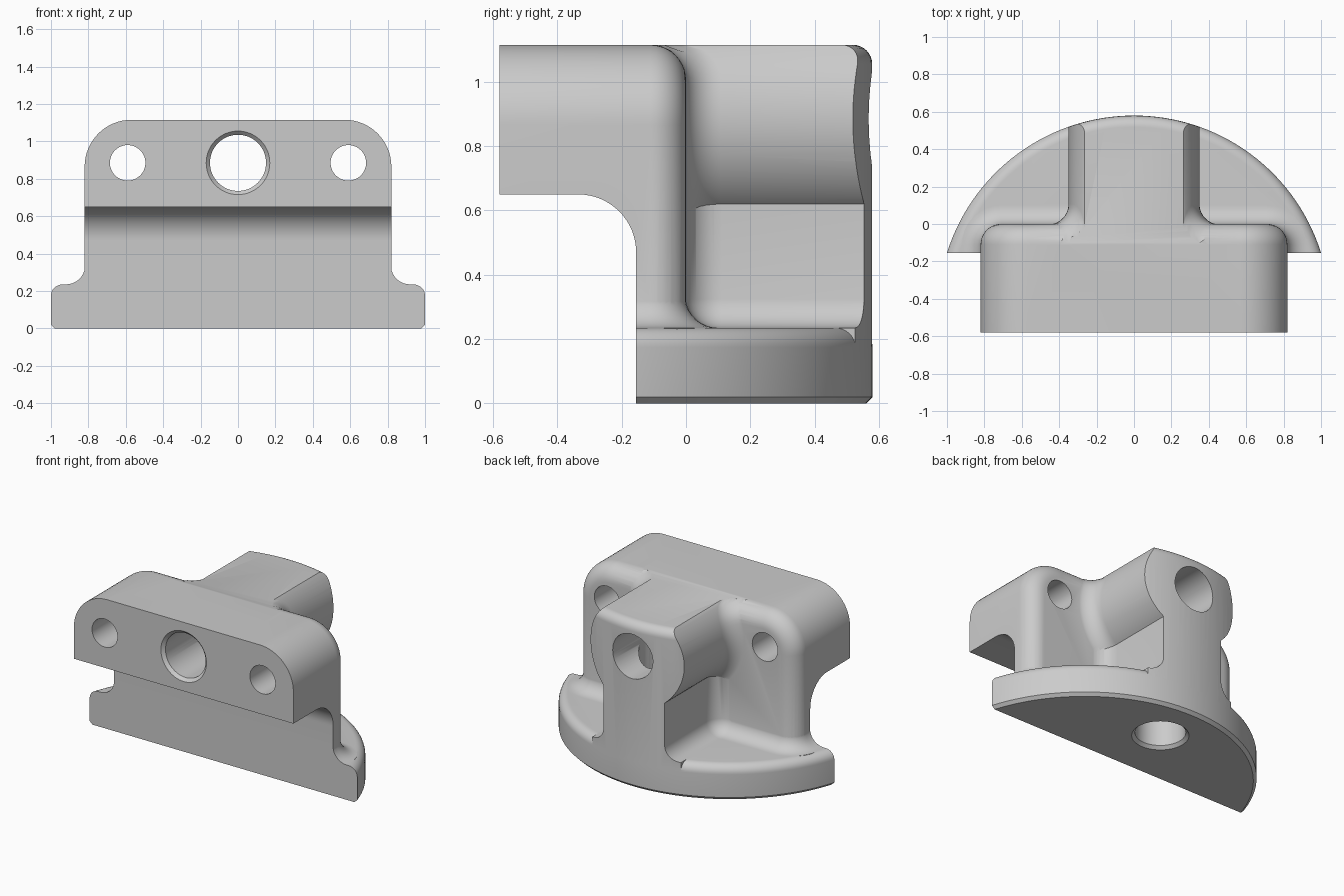
import bpy, bmesh
from math import sin, cos, pi, sqrt, radians

if "Cube" in bpy.data.objects:
    bpy.data.objects.remove(bpy.data.objects["Cube"])

grey = bpy.data.materials.new("plain grey")
grey.use_nodes = True
grey.diffuse_color = (0.6, 0.6, 0.6, 1)
grey.node_tree.nodes["Principled BSDF"].inputs["Base Color"].default_value = (0.6, 0.6, 0.6, 1)

TOP, BORE_Z, FLANGE = 1.115, 0.885, 0.235
BACK = 0.58            # rear end of the round flange
RADIUS = 1.048         # flange radius
WEB_X, WEB_Y = 0.82, -0.155
FIL = 0.11             # general fillet


def arc(cx, cy, r, a0, a1, n=8):
    """Points on an arc, angles in degrees."""
    angles = [radians(a0 + (a1 - a0) * i / n) for i in range(n + 1)]
    return [(cx + r * cos(a), cy + r * sin(a)) for a in angles]


def loft(name, rings):
    """Closed solid through rings with equal point counts."""
    bm = bmesh.new()
    loops = [[bm.verts.new(p) for p in ring] for ring in rings]
    n = len(loops[0])
    for a, b in zip(loops, loops[1:]):
        for i in range(n):
            j = (i + 1) % n
            bm.faces.new((a[i], a[j], b[j], b[i]))
    bm.faces.new(loops[0])
    bm.faces.new(loops[-1])
    bmesh.ops.recalc_face_normals(bm, faces=bm.faces)
    mesh = bpy.data.meshes.new(name)
    bm.to_mesh(mesh)
    bm.free()
    mesh.materials.append(grey)
    ob = bpy.data.objects.new(name, mesh)
    bpy.context.collection.objects.link(ob)
    return ob


def lathe(name, profile, centre, axis="z", n=64):
    """Turn (radius, position) pairs round the z or y axis."""
    rings = []
    for r, h in profile:
        ring = arc(0, 0, r, 0, 360, n)[:-1]
        if axis == "z":
            rings.append([(centre[0] + u, centre[1] + v, h) for u, v in ring])
        else:
            rings.append([(centre[0] + u, h, centre[1] + v) for u, v in ring])
    return loft(name, rings)


def combine(target, other, operation):
    mod = target.modifiers.new(operation.lower(), "BOOLEAN")
    mod.operation, mod.solver, mod.object = operation, "EXACT", other
    bpy.context.view_layer.objects.active = target
    bpy.ops.object.modifier_apply(modifier=mod.name)
    bpy.data.objects.remove(other)


def rounded_disc(name, r, low, high, chamfer):
    profile = [(r - chamfer, low), (r, low + chamfer)]
    profile += arc(r - 0.06, high - 0.06, 0.06, 0, 90)
    return lathe(name, profile, (0, BACK - RADIUS), n=160)


# Column under the boss, flaring into the flange
def contour(o, z):
    half = [(0.23 + o, 0.8)]
    half += arc(0.34, FIL, FIL - o, 180, 270)
    half += arc(WEB_X - FIL, -FIL, FIL + o, 90, 0)
    half += [(WEB_X + o, -0.3)]
    return [(x, y, z) for x, y in half] + [(-x, y, z) for x, y in reversed(half)]


column = [contour(0.1, 0.1)]
for i in range(9):
    a = radians(90 - i * 10.5)
    column.append(contour(0.1 - 0.102 * cos(a), FLANGE + 0.1 - 0.1 * sin(a)))
column.append(contour(-0.002, 0.85))
column = loft("column", column)

# Round boss, flared where it meets the rounded back of the bar
profile = [(0.46, -0.3)]
profile += [(r, y - 0.003) for r, y in arc(0.46, FIL, FIL, 270, 180)]
profile += [(0.35, 0.8)]
boss = lathe("boss", profile, (0, BORE_Z), "y", 96)
for v in boss.data.vertices:
    if -0.1 < v.co.y < 0.2:
        rise = min(max(v.co.z - (TOP - FIL), 0), FIL)
        v.co.y -= FIL - sqrt(FIL * FIL - rise * rise)
combine(boss, column, "UNION")
combine(boss, rounded_disc("envelope", RADIUS - 0.001, -0.1, TOP, 0.02), "INTERSECT")


# Cross bar and web with rounded shoulders and back edge
def bar_ring(inset, y):
    half = [(WEB_X - inset, 0.05 + inset)]
    half += arc(WEB_X - 0.25, TOP - 0.25, 0.25 - inset, 0, 90, 16)
    return [(x, y, z) for x, z in half] + [(-x, y, z) for x, z in reversed(half)]


bar = [bar_ring(0, -BACK)]
bar += [bar_ring(FIL - r, y) for r, y in arc(0, -FIL, FIL, 0, 90, 10)[:-1]]
bar.append(bar_ring(FIL, 0))
body = loft("mounting_bracket", bar)
combine(body, boss, "UNION")
combine(body, rounded_disc("flange", RADIUS, 0, FLANGE, 0.02), "UNION")

# Front relief below the bar
relief = [(-3, -0.1), (WEB_Y, -0.1)] + arc(WEB_Y - 0.18, 0.47, 0.18, 0, 90, 16) + [(-3, 0.65)]
combine(body, loft("front_relief", [[(x, y, z) for y, z in relief] for x in (-2, 2)]), "DIFFERENCE")

# Chamfered main bore, two screw holes and the chamfered hole from below
bore = [(0.19, -BACK - 0.02), (0.15, -BACK + 0.02), (0.15, 1)]
combine(body, lathe("main_bore", bore, (0, BORE_Z), "y"), "DIFFERENCE")
for side in (-1, 1):
    screw = lathe("screw_hole", [(0.095, -1), (0.095, 0.4)], (side * 0.59, BORE_Z), "y", 48)
    combine(body, screw, "DIFFERENCE")
socket = [(0.195, -0.02), (0.155, 0.02), (0.145, BORE_Z)]
combine(body, lathe("lower_hole", socket, (0, 0.25)), "DIFFERENCE")

bpy.ops.object.select_all(action="DESELECT")
body.select_set(True)
bpy.context.view_layer.objects.active = body
bpy.ops.object.shade_smooth_by_angle(angle=radians(30))
